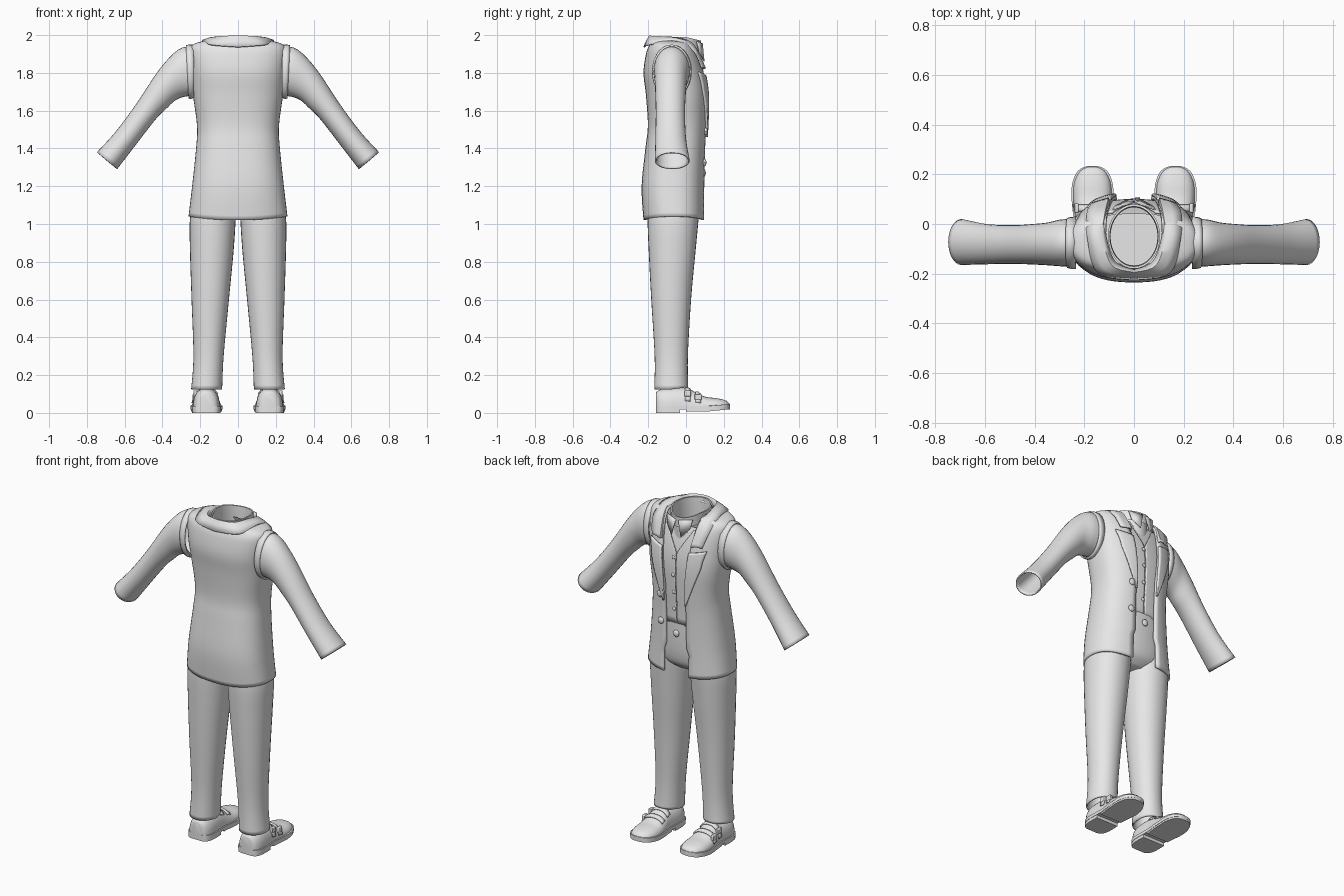
import bpy, bmesh, math
from mathutils import Vector as V

if "Cube" in bpy.data.objects:
    bpy.data.objects.remove(bpy.data.objects["Cube"])

cloth = bpy.data.materials.new("plain_grey")
cloth.diffuse_color = (0.8, 0.8, 0.8, 1)
cloth.use_nodes = True
cloth.node_tree.nodes["Principled BSDF"].inputs["Base Color"].default_value = cloth.diffuse_color


def finish(name, bm, solid=0, normals=True, mirror=False, angle=40, bevel=0):
    if normals:
        bmesh.ops.recalc_face_normals(bm, faces=bm.faces)
    me = bpy.data.meshes.new(name)
    bm.to_mesh(me)
    bm.free()
    ob = bpy.data.objects.new(name, me)
    bpy.context.collection.objects.link(ob)
    me.materials.append(cloth)
    if mirror:
        ob.modifiers.new("mirror", 'MIRROR').use_clip = True
    if solid:
        m = ob.modifiers.new("thickness", 'SOLIDIFY')
        m.thickness, m.offset = solid, -1
    if bevel:
        m = ob.modifiers.new("bevel", 'BEVEL')
        m.width, m.segments = bevel, 2
    bpy.ops.object.select_all(action='DESELECT')
    bpy.context.view_layer.objects.active = ob
    ob.select_set(True)
    bpy.ops.object.shade_smooth_by_angle(angle=math.radians(angle))
    return ob


def spline(keys, n):
    """Catmull-Rom through rows of numbers, n steps per span."""
    out = []
    for i in range(len(keys) - 1):
        a, b, c, d = (keys[max(0, min(len(keys) - 1, i + k))] for k in (-1, 0, 1, 2))
        for s in range(n):
            t = s / n
            out.append([0.5 * (2*q + (r-p)*t + (2*p-5*q+4*r-w)*t*t + (3*q-p-3*r+w)*t**3)
                        for p, q, r, w in zip(a, b, c, d)])
    return out + [list(keys[-1])]


def loft(name, rings, closed=True, caps=(False, False), **kw):
    bm = bmesh.new()
    rows = [[bm.verts.new(p) for p in r] for r in rings]
    n = len(rows[0])
    for a, b in zip(rows, rows[1:]):
        for j in range(n if closed else n - 1):
            k = (j + 1) % n
            bm.faces.new((a[j], a[k], b[k], b[j]))
    for cap, row in zip(caps, (rows[0], rows[-1])):
        if cap:
            bm.faces.new(row)
    return finish(name, bm, **kw)


def sup(t, p):
    c, s = math.cos(t), math.sin(t)
    return (math.copysign(abs(s) ** (2 / p), s), math.copysign(abs(c) ** (2 / p), c))


def oval(cx, z, rx, back, front, p=2.3, n=32):
    cy, ry = (back + front) / 2, (front - back) / 2
    return [V((cx - rx * sup(t, p)[0], cy + ry * sup(t, p)[1], z))
            for t in (2 * math.pi * i / n for i in range(n))]


# Torso shape: height, half width, back, front
TORSO = spline([(1.04, .262, -.225, .100), (1.2, .243, -.235, .100), (1.4, .222, -.215, .105),
                (1.52, .217, -.202, .112), (1.68, .238, -.212, .116), (1.80, .250, -.225, .100),
                (1.90, .258, -.212, .070), (1.945, .245, -.195, .045), (1.967, .19, -.185, .03),
                (1.975, .12, -.17, .02)], 5)


def torso_at(z):
    for a, b in zip(TORSO, TORSO[1:]):
        if a[0] <= z <= b[0]:
            f = (z - a[0]) / (b[0] - a[0])
            return [p + (q - p) * f for p, q in zip(a, b)]
    return TORSO[0] if z < 1.1 else TORSO[-1]


def front_y(x, z, p=2.5):
    _, rx, b, f = torso_at(z)
    return (b + f) / 2 + (f - b) / 2 * max(0, 1 - abs(x / rx) ** p) ** (1 / p)


def shell(name, gap, inset=0, lo=0, hi=3, hem=0, half=math.pi, **kw):
    """Open-fronted garment; gap(z) is the half width of the opening."""
    rings = []
    for z, rx, b, f in (r for r in TORSO if lo <= r[0] <= hi):
        rx, b, f = rx - inset, b + inset, f - inset
        t0 = math.asin(min(.98, gap(z) / rx) ** 1.25)
        row = []
        for i in range(49):
            t = t0 + (2 * math.pi - 2 * t0) * i / 48
            if half < 3 and i:
                t = t0 + (half - t0) * i / 48
            u, v = sup(t, 2.5)
            drop = hem * (1 - u * u) * max(0, 1 - (z - 1.04) / .15)
            row.append(V((-rx * u, (b + f) / 2 + (f - b) / 2 * v, z - drop)))
        rings.append(row)
    return loft(name, rings, closed=False, normals=False, **kw)


# Jacket, waistcoat and shirt
shell("jacket", lambda z: .085 if z < 1.2 else .07 + .1 * max(0, z - 1.55), hem=.02, solid=.014)
shell("waistcoat", lambda z: .003 + max(0, z - 1.76) * .6, inset=.016, lo=1.3, hi=1.91,
      half=1.3, mirror=True, solid=.008)
loft("shirt", [oval(0, z, rx - .03, b + .03, f - .024, 2.5) for z, rx, b, f in TORSO
               if 1.6 < z < 1.92], caps=(True, False))
neck = []
for dz, r in ((-.06, 1.0), (-.02, 1.0), (.0, 1.0), (.0, .93), (-.05, .9), (-.16, .9)):
    neck.append([V((p.x * r, -.05 + (p.y + .05) * r, 1.99 + dz - .02 * (p.y > 0.02) * (p.y / .08)))
                 for p in oval(0, 0, .105, -.18, .08, 2)])
loft("shirt_collar", neck)


def plate(name, pts, y_of, thick, **kw):
    bm = bmesh.new()
    bm.faces.new([bm.verts.new((x, y_of(x, z), z)) for x, z in pts])
    return finish(name, bm, solid=thick, **kw)


plate("collar_wing", [(.008, 1.955), (.03, 1.86), (.075, 1.91), (.085, 1.965)],
      lambda x, z: .085 - x * .35 + (1.96 - z) * .18, .006, mirror=True)

# Lapels laid on the jacket front: height, inner edge, outer edge
rows = []
for z, xi, xo in spline([(1.46, .070, .076), (1.58, .074, .122), (1.70, .084, .166),
                         (1.785, .092, .19)], 4):
    rows.append([V((x, front_y(x, z + .02 * k / 6) + .011, z + .02 * k / 6 * (z > 1.7)))
                 for k in range(7) for x in [xi + (xo - xi) * k / 6]])
loft("lapel", rows, closed=False, solid=.012, mirror=True)

# Turned-down collar: inner, crest and outer points from centre back to the notch
keys = [(0, -.18, 1.975, 0, -.195, 1.998, 0, -.226, 1.938),
        (.075, -.15, 1.975, .09, -.165, 1.995, .145, -.198, 1.952),
        (.11, -.05, 1.97, .125, -.05, 1.988, .188, -.06, 1.975),
        (.108, .03, 1.94, .118, .04, 1.952, .19, .045, 1.918),
        (.096, .09, 1.82, .102, .106, 1.825, .168, .088, 1.825)]
loft("jacket_collar", [[V(r[0:3]), V(r[3:6]), (V(r[3:6]) + V(r[6:9])) / 2 + V((0, 0, .004)), V(r[6:9])]
                       for r in spline(keys, 5)], closed=False, solid=.008, mirror=True, angle=60)


# Sleeves: upper edge x,z, lower edge x,z, back, front
def sleeve_ring(r, grow=1.0, n=28):
    tx, tz, bx, bz, b, f = r
    mid, up = V(((tx + bx) / 2, (b + f) / 2, (tz + bz) / 2)), V((tx - bx, 0, tz - bz)) / 2
    return [mid + grow * (up * math.cos(a) + V((0, (f - b) / 2 * math.sin(a), 0)))
            for a in (2 * math.pi * i / n for i in range(n))]


sleeve = spline([(.245, 1.94, .235, 1.68, -.172, .02), (.30, 1.932, .29, 1.672, -.17, .018),
                 (.36, 1.885, .335, 1.652, -.166, .006), (.435, 1.793, .375, 1.615, -.163, .0),
                 (.54, 1.634, .435, 1.555, -.16, -.005), (.647, 1.49, .54, 1.42, -.162, .0),
                 (.747, 1.38, .64, 1.29, -.165, .02)], 5)
loft("sleeve", [sleeve_ring(r) for r in sleeve], solid=.008, mirror=True)
seam = [(.235, 1.95, .232, 1.668, -.18, .03), (.262, 1.95, .25, 1.662, -.18, .028),
        (.276, 1.946, .262, 1.664, -.176, .024)]
loft("armhole_band", [sleeve_ring(r) for r in seam], solid=.008, mirror=True)

# Trousers: hips joined over two legs
hips = spline([(1.03, .10, -.14, .02), (1.07, .19, -.19, .065), (1.13, .215, -.205, .082),
               (1.22, .205, -.2, .088), (1.33, .19, -.18, .088)], 4)
loft("trouser_hips", [oval(0, *r) for r in hips], caps=(True, True))
# height, centre x, half width, back, front
legs = spline([(.125, .166, .082, -.168, .012), (.3, .156, .08, -.166, .010), (.6, .147, .099, -.184, .027),
               (.85, .139, .115, -.197, .05), (1.02, .134, .121, -.203, .066), (1.13, .125, .11, -.195, .075)], 5)
leg_rings = [oval(cx, z, rx, b, f, 2.1) for z, cx, rx, b, f in legs]
for p in leg_rings[0]:
    p.z += .12 * (p.y + .08) * (p.y > -.08)
loft("trouser_leg", leg_rings, solid=.008, mirror=True)

# Shoes: y, half width, top height
SHOE = spline([(-.16, .03, .105), (-.148, .055, .118), (-.1, .07, .13), (0, .068, .132), (.04, .071, .115),
               (.1, .077, .086), (.16, .075, .078), (.205, .058, .068), (.225, .036, .055), (.233, .012, .04)], 3)
upper = []
for y, w, h in SHOE:
    upper.append([V((.167 + w * sup(t, 2.4)[1], y, .03 + (h - .03) * sup(t, 2.4)[0]))
                  for t in (math.pi * i / 16 for i in range(17))])
loft("shoe_upper", upper, caps=(True, True), mirror=True)


def slab(name, y0, y1, z0, z1, grow):
    edge = [(y, w + grow) for y, w, h in SHOE if y0 <= y <= y1]
    pts = [(.167 + w, y) for y, w in edge] + [(.167 - w, y) for y, w in reversed(edge)]
    lift = lambda y: max(0, y - .12) * .1
    loft(name, [[V((x, y, z + lift(y))) for x, y in pts] for z in (z0, z1)], caps=(True, True), mirror=True)


slab("shoe_sole", -.2, .3, .018, .036, .007)
slab("shoe_forefoot", -.005, .3, .008, .02, .005)
slab("shoe_heel", -.2, -.03, 0, .02, .005)


# Straps over the instep with buckles on the outer side
def shoe_h(y):
    return min(SHOE, key=lambda r: abs(r[0] - y))


for name, y0 in (("rear_strap", -.005), ("front_strap", .05)):
    band = []
    for y in (y0, y0 + .014, y0 + .028):
        _, w, h = shoe_h(y)
        band.append([V((.167 + (w + .006) * sup(t, 2.4)[1], y, .03 + (h - .022) * sup(t, 2.4)[0]))
                     for t in (.25 + 2.2 * i / 14 for i in range(15))])
    loft(name, band, closed=False, solid=.006, mirror=True)
    _, w, h = shoe_h(y0 + .014)
    bm = bmesh.new()
    bmesh.ops.create_cube(bm, size=1)
    for v in bm.verts:
        v.co = V((.167 + w * .88 + v.co.x * .018, y0 + .014 + v.co.y * .036, h * .8 + v.co.z * .032))
    finish(name.replace("strap", "buckle"), bm, mirror=True, bevel=.004)


# Buttons
def button(name, x, y, z, r):
    bm = bmesh.new()
    bmesh.ops.create_uvsphere(bm, u_segments=14, v_segments=8, radius=r)
    for v in bm.verts:
        v.co = V((x + v.co.x, y + v.co.y * .5, z + v.co.z))
    finish(name, bm)


for z in (1.49, 1.325):
    button("jacket_button", .1, front_y(.1, z) + .004, z, .02)
for z in (1.73, 1.625, 1.52, 1.415):
    button("waistcoat_button", .014, front_y(0, z) - .012, z, .011)
button("trouser_button", 0, .095, 1.27, .02)
